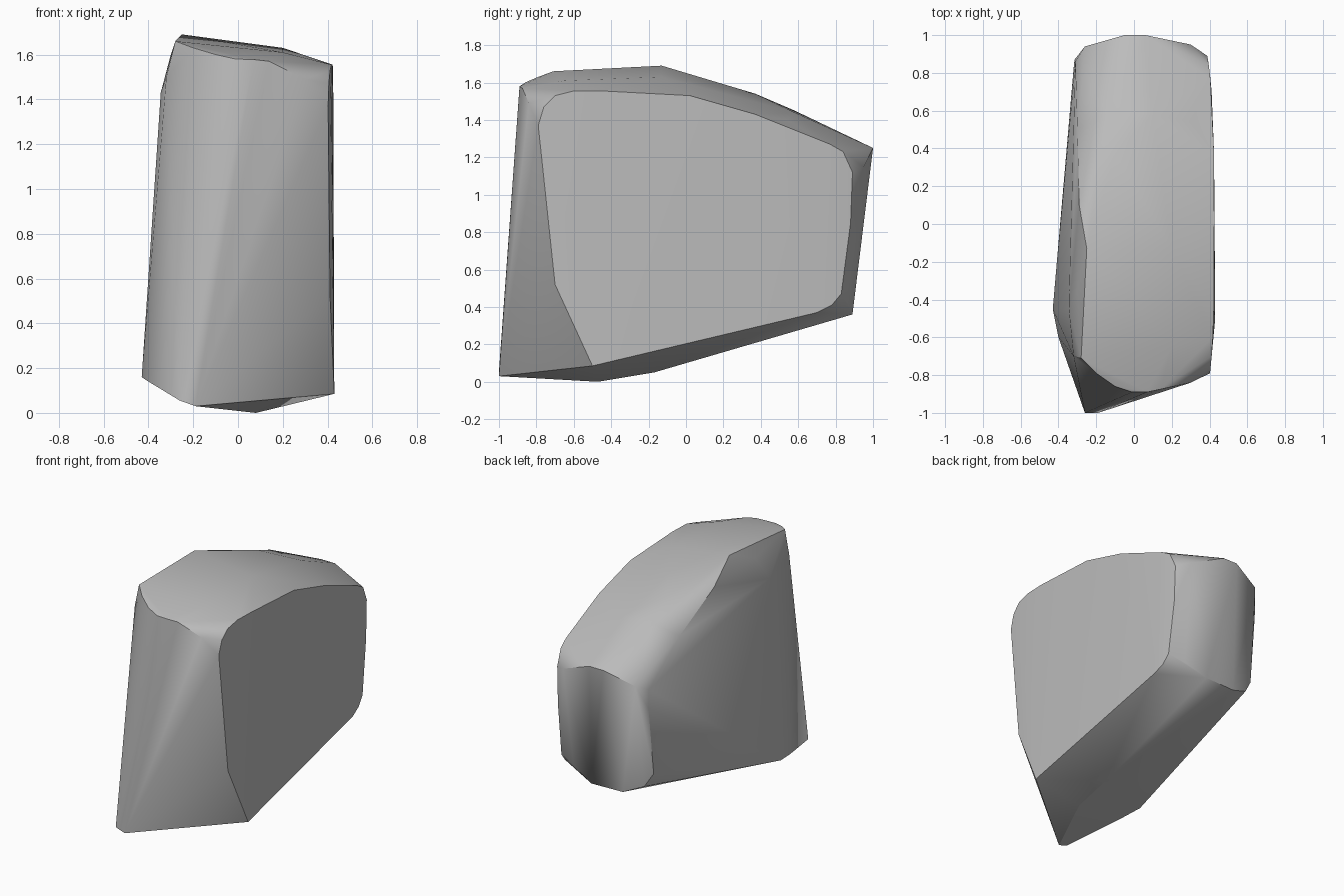
import bpy
import bmesh
import math

old = bpy.data.objects.get("Cube")
if old:
    bpy.data.objects.remove(old, do_unlink=True)


def right_side(y, z):
    """Nearly flat side that bows in slightly towards both ends."""
    return (0.425 - 0.035 * (y / 0.88) ** 4, y, z)


# Worn outline of the flat right side, as (y, z)
right_outline = [
    (-0.7, 0.52), (-0.79, 1.37), (-0.76, 1.47), (-0.7, 1.53),
    (-0.6, 1.555), (-0.45, 1.555), (0.02, 1.53), (0.37, 1.43),
    (0.77, 1.27), (0.84, 1.23), (0.89, 1.12), (0.88, 0.85),
    (0.83, 0.47), (0.78, 0.41), (0.7, 0.37),
]

# Outline of the leaning left side
left_outline = [
    (-0.43, -0.45, 0.16), (-0.345, -0.45, 1.43), (-0.3, -0.35, 1.6),
    (-0.29, 0.1, 1.56), (-0.3, 0.5, 1.37), (-0.31, 0.86, 1.13),
    (-0.315, 0.87, 1.0), (-0.32, 0.82, 0.52),
]

# Sloping crown and its rounded front lip
crown = [
    (-0.28, -0.71, 1.66), (-0.25, -0.13, 1.69), (0.2, -0.13, 1.63),
    (0.2, -0.65, 1.61), (-0.1, 0.37, 1.54), (-0.15, 0.58, 1.45),
    (0.1, 0.58, 1.44), (0.3, 0.54, 1.4),
]
front_lip = [
    (-0.32, -0.7, 1.5), (-0.2, -0.79, 1.63), (-0.1, -0.86, 1.6),
    (-0.01, -0.89, 1.58), (0.07, -0.89, 1.578), (0.14, -0.875, 1.57),
    (0.3, -0.84, 1.49),
]

# Narrow back end
back_end = [
    (-0.26, 0.94, 1.17), (-0.05, 1.0, 1.25), (0.06, 1.0, 1.25),
    (0.3, 0.95, 1.15), (-0.26, 0.84, 0.42), (-0.12, 0.88, 0.36),
    (0.12, 0.89, 0.36), (0.28, 0.86, 0.43),
]

# Pointed toe and the underside
toe = [(-0.26, -1.0, 0.055), (-0.19, -1.0, 0.03), (-0.4, -0.6, 0.14)]
underside = [(0.08, -0.47, 0.0), (0.1, -0.17, 0.05), (0.43, -0.5, 0.085)]

points = [right_side(y, z) for y, z in right_outline]
for group in (left_outline, crown, front_lip, back_end, toe, underside):
    points.extend(group)

# Wrap the outlines in one convex stone
bm = bmesh.new()
for point in points:
    bm.verts.new(point)
hull = bmesh.ops.convex_hull(bm, input=bm.verts[:])
loose = {v for v in hull["geom_interior"] + hull["geom_unused"]
         if isinstance(v, bmesh.types.BMVert)}
bmesh.ops.delete(bm, geom=list(loose), context="VERTS")
bmesh.ops.recalc_face_normals(bm, faces=bm.faces[:])
mesh = bpy.data.meshes.new("rock")
bm.to_mesh(mesh)
bm.free()

# Plain grey stone
stone = bpy.data.materials.new("grey_stone")
stone.use_nodes = True
grey = (0.5, 0.5, 0.5, 1.0)
stone.diffuse_color = grey
stone.node_tree.nodes["Principled BSDF"].inputs["Base Color"].default_value = grey
mesh.materials.append(stone)

rock = bpy.data.objects.new("rock", mesh)
bpy.context.collection.objects.link(rock)
bpy.ops.object.select_all(action="DESELECT")
rock.select_set(True)
bpy.context.view_layer.objects.active = rock
bpy.ops.object.shade_smooth_by_angle(angle=math.radians(30))
